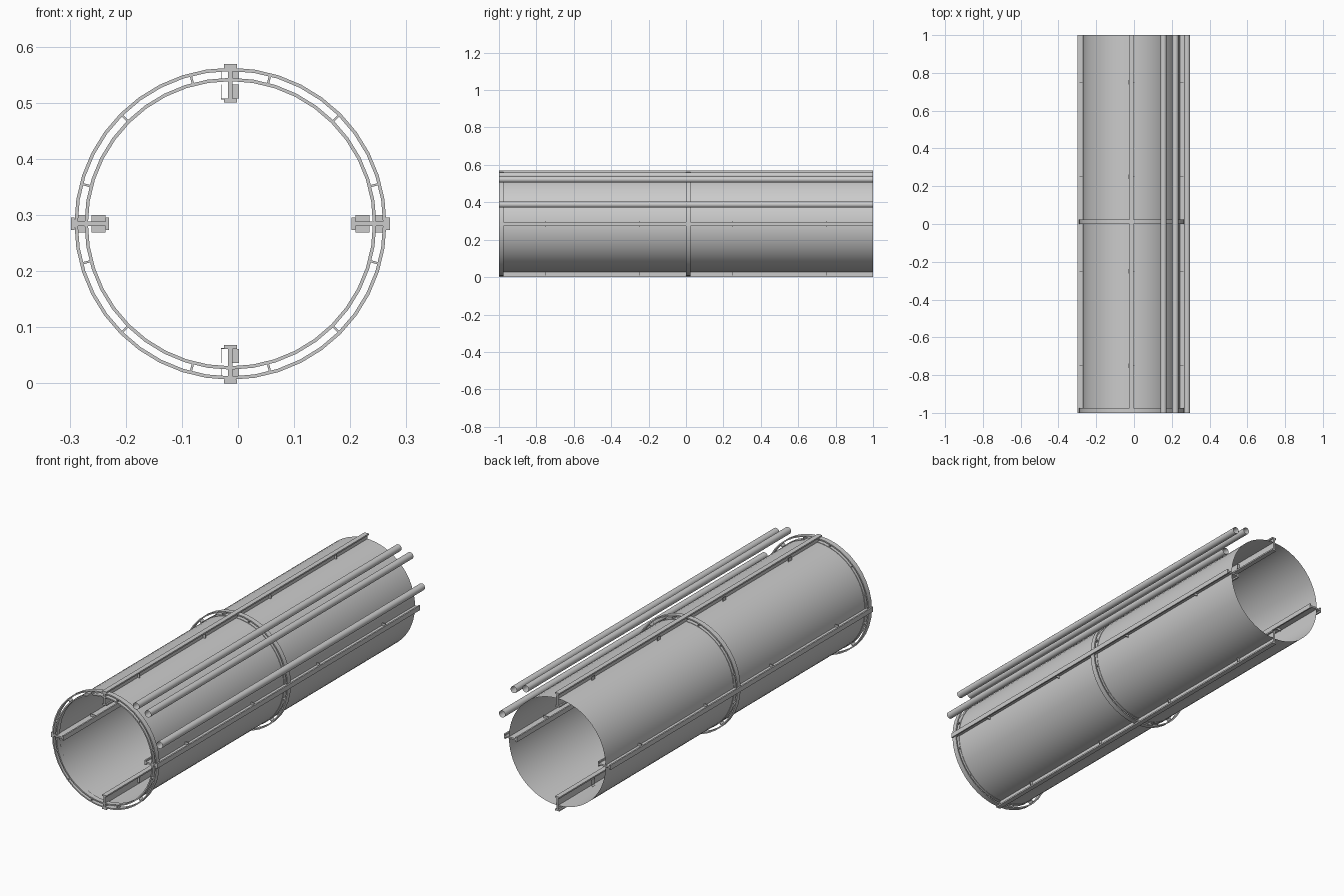
import bpy, bmesh, math
from mathutils import Vector, Matrix

if "Cube" in bpy.data.objects:
    bpy.data.objects.remove(bpy.data.objects["Cube"])

C = Vector((-0.0135, 0, 0.2845))   # axis of the big tube


def finish(bm, name, smooth=False):
    bmesh.ops.recalc_face_normals(bm, faces=bm.faces)
    me = bpy.data.meshes.new(name)
    bm.to_mesh(me)
    bm.free()
    ob = bpy.data.objects.new(name, me)
    bpy.context.collection.objects.link(ob)
    if smooth:
        bpy.ops.object.select_all(action='DESELECT')
        ob.select_set(True)
        bpy.context.view_layer.objects.active = ob
        bpy.ops.object.shade_smooth_by_angle(angle=math.radians(35))
    return ob


def add_box(bm, lo, hi):
    lo, hi = Vector(lo), Vector(hi)
    size = hi - lo
    m = Matrix.Translation((lo + hi) / 2) @ Matrix.Diagonal((*[abs(s) for s in size], 1))
    bmesh.ops.create_cube(bm, size=1, matrix=m)


def revolve(bm, profile, segs, centre, closed):
    """Sweep (radius, y) points around a y-parallel axis."""
    rows = []
    for i in range(segs):
        a = 2 * math.pi * i / segs
        rows.append([bm.verts.new((centre[0] + r * math.cos(a), y, centre[2] + r * math.sin(a)))
                     for r, y in profile])
    n = len(profile)
    for i in range(segs):
        p, q = rows[i], rows[(i + 1) % segs]
        for j in range(n if closed else n - 1):
            k = (j + 1) % n
            bm.faces.new((p[j], p[k], q[k], q[j]))


# open-ended tube: main shell and three service pipes
def open_tube(name, x, z, r, segs):
    bm = bmesh.new()
    revolve(bm, [(r, -1), (r, 1)], segs, (x, 0, z), False)
    finish(bm, name, True)


open_tube("main_shell", C.x, C.z, 0.2575, 64)
for i, (x, z) in enumerate([(0.156, 0.543), (0.219, 0.522), (0.281, 0.388)]):
    open_tube(f"service_pipe_{i + 1}", x, z, 0.0165, 20)


# hoop: two concentric bands joined by small struts
def hoop(name, y0, y1):
    bm = bmesh.new()
    for r0, r1 in [(0.254, 0.260), (0.272, 0.278)]:
        revolve(bm, [(r0, y0), (r1, y0), (r1, y1), (r0, y1)], 40, C, True)
    for i in range(12):
        part = bmesh.new()
        add_box(part, (0.258, y0, -0.002), (0.274, y1, 0.002))
        part.transform(Matrix.Translation(C) @ Matrix.Rotation(math.radians(15 + 30 * i), 4, 'Y'))
        tmp = bpy.data.meshes.new("strut_tmp")
        part.to_mesh(tmp)
        part.free()
        bm.from_mesh(tmp)
        bpy.data.meshes.remove(tmp)
    finish(bm, name, True)


hoop("front_hoop", -1.0, -0.975)
hoop("middle_hoop", 0.0, 0.025)


# I-beam rail passing through the shell, with stiffener plates and clips
def rail(name, T, R, plate_sides, clip_side):
    T, R = Vector(T), Vector(R)

    def box(bm, t0, t1, y0, y1, r0, r1):
        a = C + T * t0 + R * r0
        b = C + T * t1 + R * r1
        add_box(bm, (a.x, y0, a.z), (b.x, y1, b.z))

    bm = bmesh.new()
    box(bm, -0.004, 0.004, -1, 1, 0.222, 0.279)
    box(bm, -0.0115, 0.0115, -1, 1, 0.2775, 0.2845)
    box(bm, -0.0115, 0.0115, -1, 1, 0.216, 0.223)
    finish(bm, name + "_rail")

    bm = bmesh.new()
    for y in (-0.75, -0.25, 0.25, 0.75):
        for s in plate_sides:
            for r0, r1 in [(0.223, 0.248), (0.258, 0.2755)]:
                box(bm, 0.003 * s, 0.0155 * s, y - 0.002, y + 0.002, r0, r1)
        if clip_side:
            s = clip_side
            box(bm, 0.0155 * s, 0.017 * s, y - 0.0125, y + 0.0125, 0.222, 0.248)
            box(bm, 0.0155 * s, 0.017 * s, y - 0.0125, y + 0.0125, 0.256, 0.274)
            box(bm, 0.004 * s, 0.017 * s, y - 0.0125, y + 0.0125, 0.2215, 0.223)
    finish(bm, name + "_brackets")


rail("top", (1, 0, 0), (0, 0, 1), (1,), -1)
rail("bottom", (1, 0, 0), (0, 0, -1), (1,), -1)
rail("left", (0, 0, 1), (-1, 0, 0), (-1, 1), 0)
rail("right", (0, 0, 1), (1, 0, 0), (-1, 1), 0)
